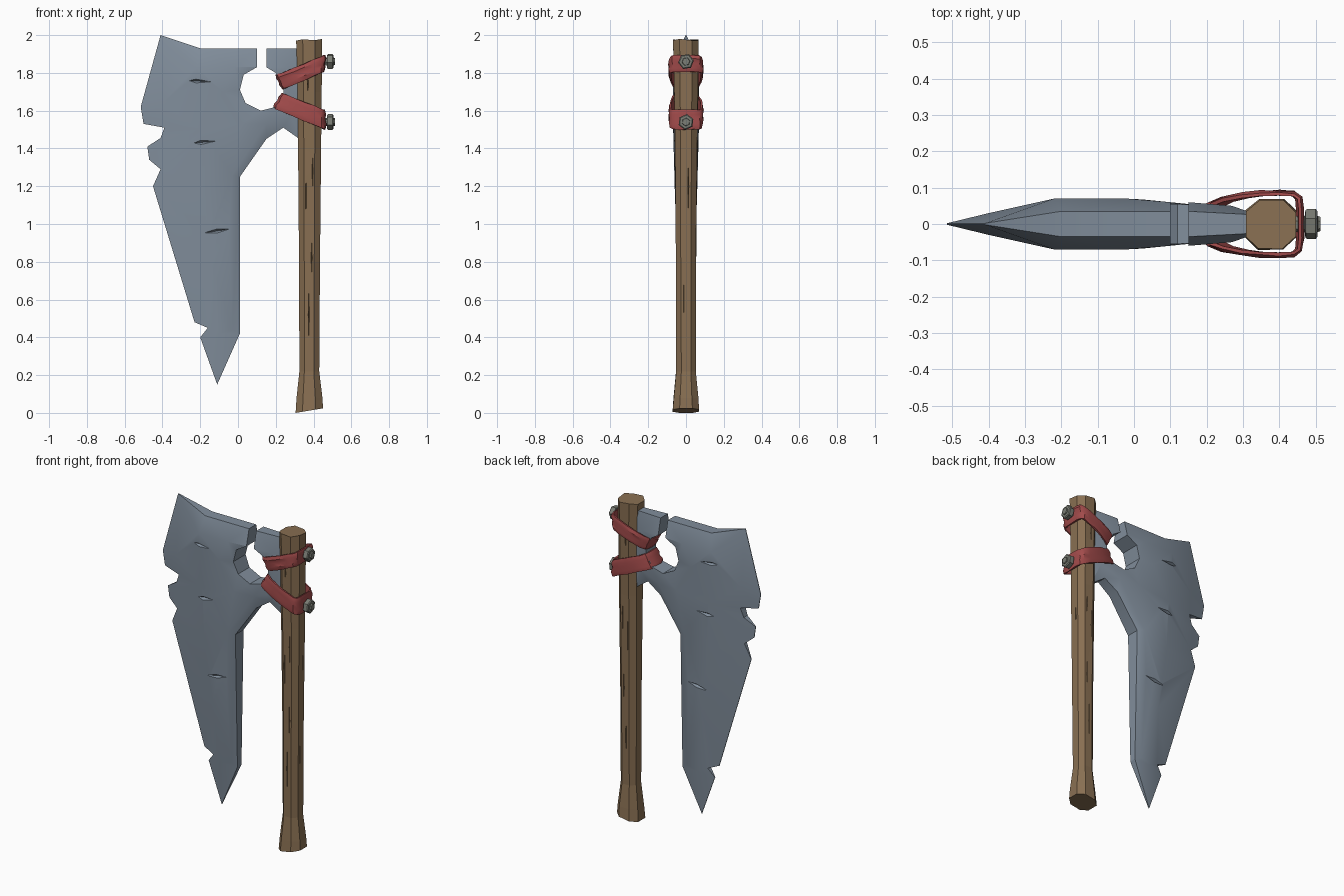
import bpy, bmesh, math, random
from mathutils import Vector, Matrix
from mathutils.geometry import delaunay_2d_cdt

if "Cube" in bpy.data.objects:
    bpy.data.objects.remove(bpy.data.objects["Cube"])

random.seed(4)


def material(name, rgb):
    m = bpy.data.materials.new(name)
    m.diffuse_color = (*rgb, 1)
    m.use_nodes = True
    m.node_tree.nodes["Principled BSDF"].inputs["Base Color"].default_value = m.diffuse_color
    return m


steel = material("blue_steel", (0.22, 0.27, 0.33))
wood = material("wood", (0.25, 0.16, 0.085))
cloth = material("red_cloth", (0.36, 0.07, 0.07))
iron = material("iron", (0.2, 0.21, 0.18))


def finish(name, bm, mat, angle=None):
    bmesh.ops.recalc_face_normals(bm, faces=bm.faces)
    me = bpy.data.meshes.new(name)
    bm.to_mesh(me)
    bm.free()
    ob = bpy.data.objects.new(name, me)
    bpy.context.collection.objects.link(ob)
    if mat:
        me.materials.append(mat)
    bpy.ops.object.select_all(action='DESELECT')
    ob.select_set(True)
    bpy.context.view_layer.objects.active = ob
    if angle:
        bpy.ops.object.shade_smooth_by_angle(angle=math.radians(angle))
    return ob


def loft(name, rings, mat, cyclic=False, angle=None):
    bm = bmesh.new()
    vs = [[bm.verts.new(p) for p in r] for r in rings]
    n = len(vs[0])
    pairs = list(zip(vs, vs[1:])) + ([(vs[-1], vs[0])] if cyclic else [])
    for a, b in pairs:
        for i in range(n):
            j = (i + 1) % n
            bm.faces.new((a[i], a[j], b[j], b[i]))
    if not cyclic:
        bm.faces.new(vs[0])
        bm.faces.new(vs[-1])
    return finish(name, bm, mat, angle)


def carve(ob, cuts):
    """Cut diamond-shaped nicks: (centre, half sizes, tilt about y)."""
    bm = bmesh.new()
    for c, s, tilt in cuts:
        m = (Matrix.Translation(c) @ Matrix.Rotation(math.radians(tilt), 4, 'Y')
             @ Matrix.Diagonal((*s, 1)))
        bmesh.ops.create_uvsphere(bm, u_segments=4, v_segments=2, radius=1, matrix=m)
    cutter = finish(ob.name + "_cutter", bm, None)
    cutter.hide_render = True
    bpy.context.view_layer.objects.active = ob
    mod = ob.modifiers.new("nicks", 'BOOLEAN')
    mod.operation = 'DIFFERENCE'
    mod.solver = 'EXACT'
    mod.object = cutter
    bpy.ops.object.modifier_apply(modifier=mod.name)
    bpy.data.objects.remove(cutter)


# Blade: outline (x, z, half thickness), then inner ridge points
outline = [
    (-.41, 2.0, 0), (-.2, 1.93, .035), (.1, 1.93, .035), (.1, 1.83, .06),
    (.03, 1.79, .06), (.01, 1.71, .06), (.04, 1.64, .055), (.12, 1.60, .055),
    (.2, 1.62, .05), (.24, 1.69, .05), (.24, 1.73, .05), (.2, 1.8, .055),
    (.15, 1.83, .06), (.15, 1.93, .035), (.34, 1.93, .025), (.34, 1.44, .025),
    (.24, 1.51, .03), (.15, 1.45, .035), (.01, 1.25, .04), (.01, .42, .02),
    (-.11, .15, 0), (-.2, .4, 0), (-.16, .45, .014), (-.23, .48, 0),
    (-.45, 1.2, 0), (-.41, 1.29, .012), (-.47, 1.34, 0), (-.48, 1.41, 0),
    (-.41, 1.455, .018), (-.39, 1.51, .024), (-.5, 1.53, 0), (-.515, 1.62, 0)]
ridge = [(-.02, 1.83, .07), (-.22, 1.83, .07), (-.2, 1.5, .068), (-.19, 1.2, .06),
         (-.14, .8, .047), (-.1, .42, .027)]
spine = [(.27, 1.83, .05), (.28, 1.58, .045), (.15, 1.53, .055), (-.03, 1.26, .058),
         (-.03, .44, .028)]
extra = [(-.08, 1.7, .07), (.02, 1.53, .068), (-.4, 1.64, .03), (-.42, 1.4, .015)]
pts = outline + ridge + spine + extra
n, k, s = len(outline), len(ridge), len(spine)
lines = [(n + i, n + i + 1) for i in range(k - 1)]
lines += [(n + k + i, n + k + i + 1) for i in range(1, s - 1)]
co, _, tris, orig, _, _ = delaunay_2d_cdt(
    [Vector(p[:2]) for p in pts], lines, [list(range(n))], 1, 1e-5)
bm = bmesh.new()
half = [max(pts[o[0]][2], .002) if o else .03 for o in orig]
front = [bm.verts.new((c.x, -h, c.y)) for c, h in zip(co, half)]
back = [bm.verts.new((c.x, h, c.y)) for c, h in zip(co, half)]
for t in tris:
    bm.faces.new([front[i] for i in t])
    bm.faces.new([back[i] for i in reversed(t)])
for e in [e for e in bm.edges if e.is_boundary and e.verts[0].co.y < 0]:
    i, j = (front.index(v) for v in e.verts)
    bm.faces.new((front[i], front[j], back[j], back[i]))
loose = [v for v in bm.verts if not v.link_faces]
bmesh.ops.delete(bm, geom=loose, context='VERTS')
blade = finish("blade", bm, steel)
carve(blade, [((x, side * y, z), (.08, .016, .011), tilt) for side in (-1, 1)
              for x, y, z, tilt in ((-.225, .07, 1.757, 3), (-.195, .066, 1.432, -5),
                                    (-.11, .052, .963, -9))])
bpy.ops.object.select_all(action='DESELECT')
blade.select_set(True)
bpy.ops.object.shade_smooth_by_angle(angle=math.radians(22))

# Handle: chamfered square section, flared at the foot
rings = []
for z, x0, x1, hy in ((0, .305, .45, .07), (.08, .31, .447, .065), (.22, .325, .43, .052),
                      (.8, .323, .434, .053), (1.4, .318, .44, .058),
                      (1.7, .314, .443, .064), (1.975, .308, .446, .067)):
    c, hx = (x0 + x1) / 2, (x1 - x0) / 2
    ring = []
    for u, v in ((-1, -.5), (-.5, -1), (.45, -1), (1, -.5),
                 (1, .5), (.5, 1), (-.45, 1), (-1, .5)):
        dz = .012 * (1 + u) * (1 if z == 0 else 0) + random.uniform(-.005, .005) * (z > 1.9)
        ring.append((c + u * hx, v * hy + random.uniform(-.002, .002), z + dz))
    rings.append(ring)
handle = loft("handle", rings, wood)
cracks = []
for side in (-1, 1):
    cracks += [((x, side * y, z), (.0035, .012, l), 0) for x, y, z, l in (
        (.375, .054, .52, .14), (.36, .056, 1.15, .12), (.395, .056, 1.28, .1),
        (.39, .054, .82, .09), (.37, .064, 1.74, .05))]
cracks += [((.437, y, z), (.012, .003, .12), 0) for y, z in ((.012, 1.2), (-.012, .6))]
carve(handle, cracks)

# Cloth straps: closed band round the handle and through the blade hole
side_path = [(1, .04), (.985, .072), (.92, .085), (.75, .087), (.55, .086), (.35, .08),
             (.15, .07), (.02, .056), (-.02, .025)]
path = side_path + [(t, -y) for t, y in reversed(side_path)]


def strap(name, top_l, bot_l, top_r, bot_r):
    rings = []
    for i, (t, y) in enumerate(path):
        a, b = path[i - 1], path[(i + 1) % len(path)]
        nrm = Vector((b[1] - a[1], -(b[0] - a[0]) * .26, 0)).normalized()
        top = Vector(top_l).lerp(Vector(top_r), t)
        bot = Vector(bot_l).lerp(Vector(bot_r), t)
        ring = []
        for f, off in ((0, 0), (.25, .006), (.5, .001), (.75, .006), (1, 0),
                       (1, -.009), (0, -.009)):
            p = top.lerp(bot, f)
            wob = random.uniform(-.003, .003) if off >= 0 else 0
            ring.append(Vector((p.x, y, p.y + wob)) + nrm * (off + wob * .7))
        rings.append(ring)
    loft(name, rings, cloth, cyclic=True, angle=35)


strap("upper_strap", (.205, 1.79), (.24, 1.715), (.462, 1.895), (.455, 1.805))
strap("lower_strap", (.237, 1.69), (.192, 1.61), (.458, 1.605), (.462, 1.5))

# Hex bolts pinning the straps
for name, z, turn in (("upper_bolt", 1.86, .15), ("lower_bolt", 1.54, .4)):
    rings = [[(x, r * math.cos(turn + i * math.pi / 3), z + r * math.sin(turn + i * math.pi / 3))
              for i in range(6)]
             for x, r in ((.43, .022), (.47, .022), (.472, .038), (.477, .042),
                          (.5, .042), (.505, .036), (.506, .022), (.513, .02))]
    loft(name, rings, iron)
